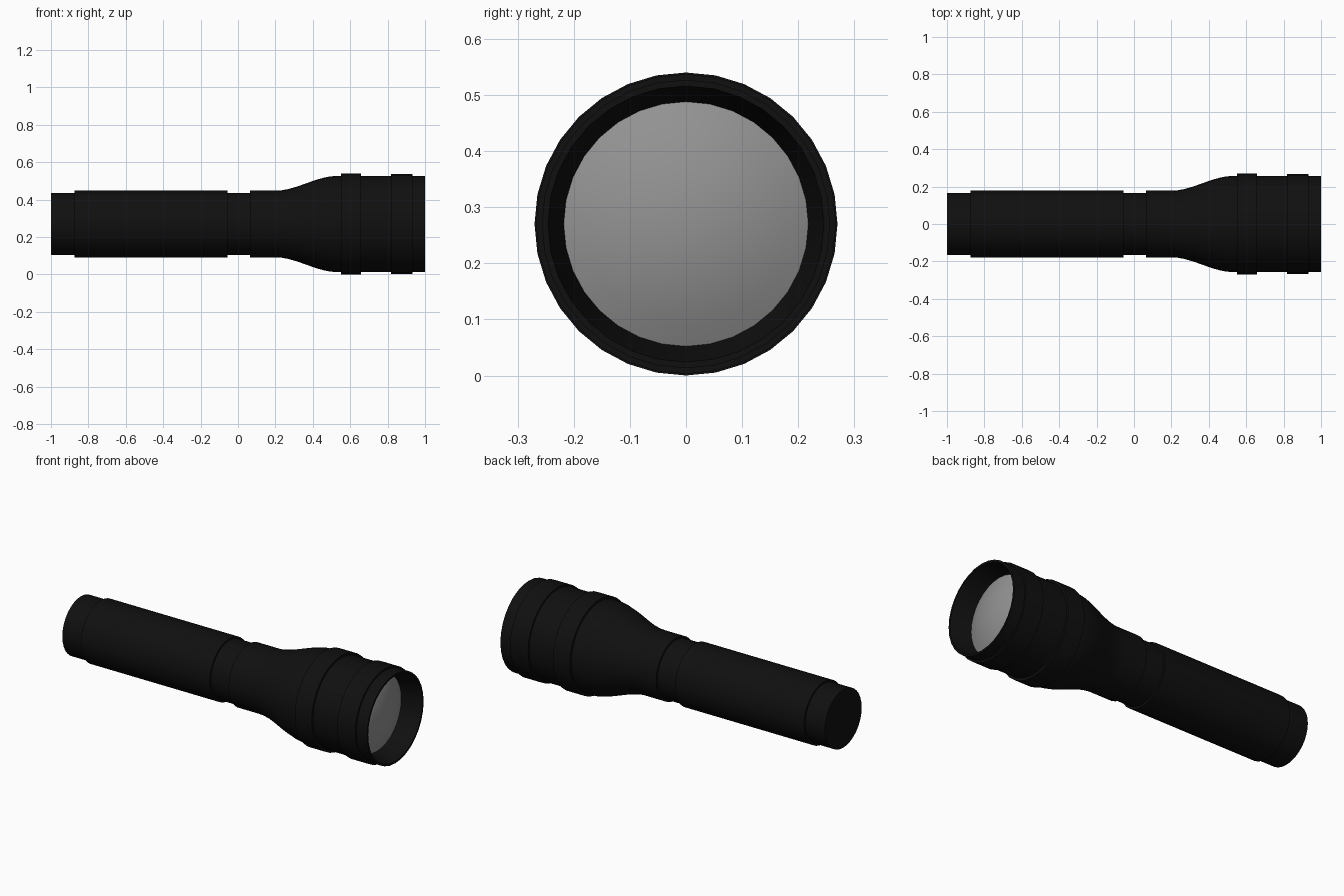
import bpy, bmesh, math

if "Cube" in bpy.data.objects:
    bpy.data.objects.remove(bpy.data.objects["Cube"])

SIDES = 32
AXIS_Z = 0.27


def material(name, value):
    m = bpy.data.materials.new(name)
    m.diffuse_color = (value, value, value, 1)
    m.use_nodes = True
    m.node_tree.nodes["Principled BSDF"].inputs["Base Color"].default_value = m.diffuse_color
    return m


black = material("black_metal", 0.005)
glass = material("grey_glass", 0.29)


def lathe(name, profile, mat):
    """Spin (x, radius) points around the long axis; radius 0 closes to a point."""
    bm = bmesh.new()
    rings = []
    for x, r in profile:
        if r == 0:
            rings.append([bm.verts.new((x, 0, AXIS_Z))] * SIDES)
        else:
            angles = [2 * math.pi * i / SIDES for i in range(SIDES)]
            rings.append([bm.verts.new((x, r * math.sin(a), AXIS_Z + r * math.cos(a)))
                          for a in angles])
    for a, b in zip(rings, rings[1:]):
        for i in range(SIDES):
            j = (i + 1) % SIDES
            corners = list(dict.fromkeys((a[i], b[i], b[j], a[j])))
            bm.faces.new(corners)
    bmesh.ops.recalc_face_normals(bm, faces=bm.faces)
    # open shells: make sure the normals follow the profile direction
    bm.faces.ensure_lookup_table()
    f = max(bm.faces, key=lambda q: q.calc_center_median().z)
    n = f.normal
    if (n.x if mat is glass else n.z + 0.01 * abs(n.x)) < 0:
        bmesh.ops.reverse_faces(bm, faces=bm.faces)
    mesh = bpy.data.meshes.new(name)
    bm.to_mesh(mesh)
    bm.free()
    obj = bpy.data.objects.new(name, mesh)
    bpy.context.collection.objects.link(obj)
    mesh.materials.append(mat)
    bpy.ops.object.select_all(action='DESELECT')
    obj.select_set(True)
    bpy.context.view_layer.objects.active = obj
    bpy.ops.object.shade_smooth_by_angle(angle=math.radians(35))
    return obj


THIN, GRIP, HEAD, BAND = 0.167, 0.178, 0.257, 0.27

# Handle: tail cap, grip and switch collar
lathe("tail_cap", [(-1, 0), (-1, THIN), (-0.875, THIN)], black)
lathe("grip", [(-0.875, THIN), (-0.875, GRIP), (-0.055, GRIP), (-0.055, THIN)], black)
lathe("switch_collar", [(-0.055, THIN), (0.065, THIN)], black)

# Neck flaring smoothly into the head
flare = [(0.065, THIN), (0.065, GRIP)]
for k in range(11):
    t = k / 10
    flare.append((0.2 + 0.33 * t, GRIP + (HEAD - GRIP) * t * t * (3 - 2 * t)))
flare.append((0.55, HEAD))
lathe("neck", flare, black)

# Raised bands round the head
for name, x0, x1, r in (("rear_band", 0.55, 0.657, BAND),
                        ("front_band", 0.817, 0.932, 0.267)):
    lathe(name, [(x0, HEAD), (x0, r), (x1, r), (x1, HEAD)], black)
lathe("head_barrel", [(0.657, HEAD), (0.817, HEAD)], black)

# Thin rim tapering inwards to the recessed lens
lathe("rim", [(0.932, HEAD), (1.0, HEAD), (1.0, 0.246), (0.885, 0.218)], black)

# Domed lens
R, BULGE, X0 = 0.218, 0.05, 0.885
lens = []
for k in range(7):
    r = R * (1 - k / 6)
    lens.append((X0 + BULGE * (1 - (r / R) ** 2), r))
lens[-1] = (X0 + BULGE, 0)
lathe("lens", lens, glass)
